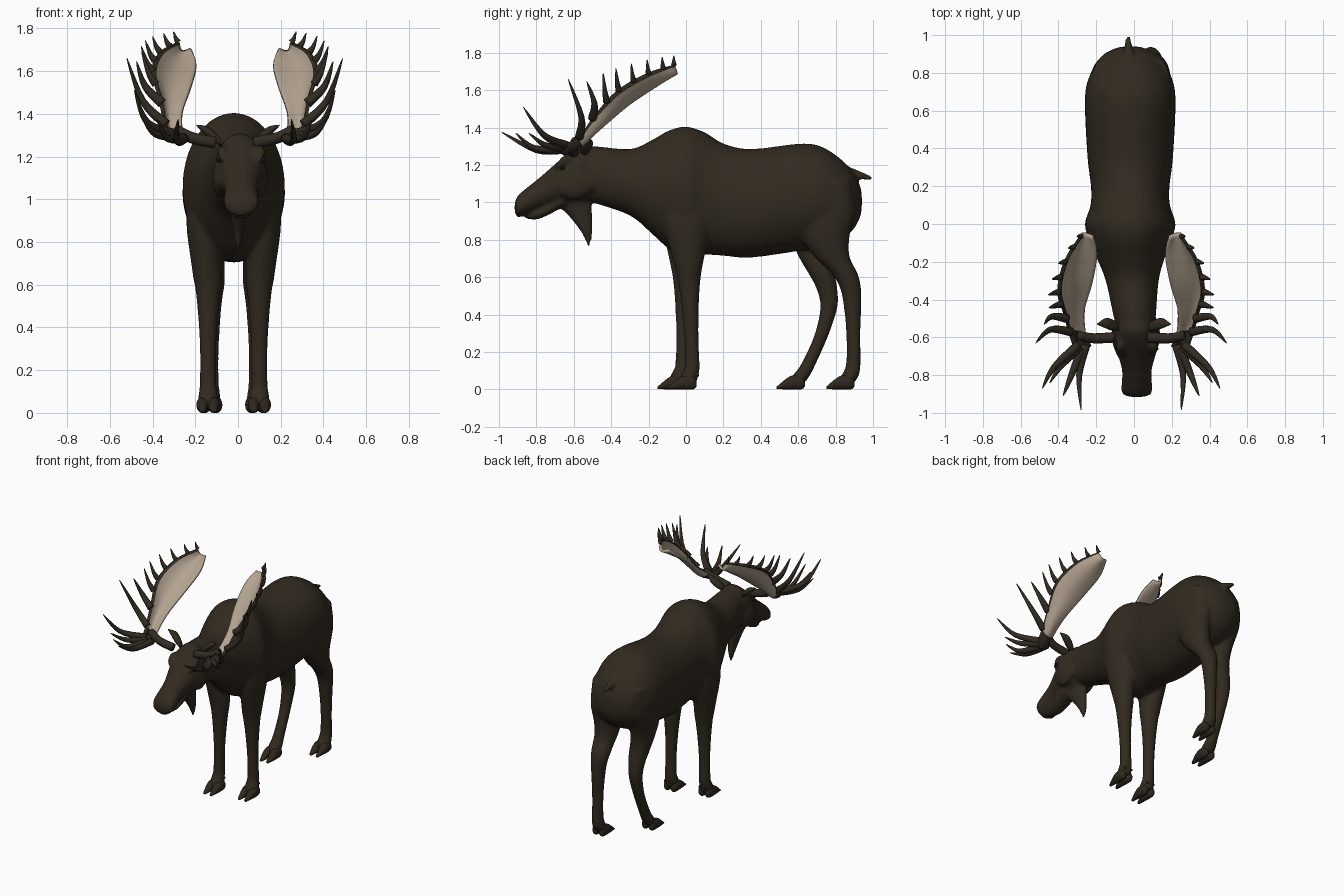
import bpy, bmesh, math
from mathutils import Vector

cube = bpy.data.objects.get("Cube")
if cube:
    bpy.data.objects.remove(cube, do_unlink=True)

ACROSS, DEPTH, UP = Vector((1, 0, 0)), Vector((0, 1, 0)), Vector((0, 0, 1))
SIDES = {"left": 1, "right": -1}
ANTLER_SHIFT = ACROSS * -.015


def material(name, color):
    mat = bpy.data.materials.new(name)
    mat.use_nodes = True
    mat.diffuse_color = (*color, 1)
    mat.node_tree.nodes["Principled BSDF"].inputs["Base Color"].default_value = (*color, 1)
    return mat


hide = material("dark brown hide", (.031, .023, .014))
horn = material("dark antler brown", (.031, .024, .016))
bone = material("pale antler bone", (.45, .365, .28))
hoof_brown = material("hoof brown", (.027, .02, .013))
black = material("eye black", (.01, .008, .006))


def spline(rows, steps=4):
    """Catmull-Rom resampling of rows of numbers."""
    rows = [Vector(row) for row in rows]
    last = len(rows) - 1
    path = []
    for i in range(last):
        before, start, end, after = (rows[min(max(j, 0), last)] for j in range(i - 1, i + 3))
        for k in range(steps):
            t = k / steps
            path.append(start + (end - before) * t / 2
                        + (before * 2 - start * 5 + end * 4 - after) * t * t / 2
                        + (start * 3 - before - end * 3 + after) * t ** 3 / 2)
    return path + [rows[-1]]


def loft(bm, rings, sides=24):
    """Skin elliptical rings given as (centre, half axis, other half axis)."""
    loops = []
    for centre, u, v in rings:
        angles = [math.tau * k / sides for k in range(sides)]
        loops.append([bm.verts.new(centre + u * math.cos(a) + v * math.sin(a)) for a in angles])
    for near, far in zip(loops, loops[1:]):
        for k in range(sides):
            bm.faces.new((near[k - 1], near[k], far[k], far[k - 1]))
    bm.faces.new(loops[0])
    bm.faces.new(loops[-1])


def neck_bend(y):
    """Sideways drift of the spine toward the head."""
    return -.02 + .035 * min(max((-.15 - y) / .5, 0), 1)


def loft_y(bm, rows, x=None, shift=0, sides=24):
    """Loft from rows (y, top, bottom, half width)."""
    rings = []
    for y, top, low, half in spline(rows):
        centre = Vector((neck_bend(y) if x is None else x, y + shift, (top + low) / 2))
        rings.append((centre, ACROSS * half, UP * (top - low) / 2))
    loft(bm, rings, sides)


def tube(bm, points, radius, tip, side):
    """Tapered round horn along a smooth path, mirrored by side."""
    path = spline(points, 5)
    rings = []
    for i, point in enumerate(path):
        t = i / (len(path) - 1)
        ahead = path[min(i + 1, len(path) - 1)] - path[max(i - 1, 0)]
        u = ahead.cross(UP).normalized()
        v = ahead.cross(u).normalized()
        size = radius * (1 - (1 - tip) * t ** 1.5)
        centre, u, v = (Vector((side * w.x, w.y, w.z)) for w in (point, u * size, v * size))
        rings.append((centre + ANTLER_SHIFT, u, v))
    loft(bm, rings, sides=12)


def finish(name, bm, *mats):
    bmesh.ops.recalc_face_normals(bm, faces=bm.faces)
    mesh = bpy.data.meshes.new(name)
    bm.to_mesh(mesh)
    bm.free()
    for mat in mats:
        mesh.materials.append(mat)
    mesh.shade_smooth()
    obj = bpy.data.objects.new(name, mesh)
    bpy.context.collection.objects.link(obj)
    return obj


# Trunk and neck
skin = bmesh.new()
loft_y(skin, [(-.58, 1.27, 1.03, .09), (-.5, 1.3, 1, .11), (-.3, 1.285, .93, .14),
              (-.18, 1.335, .83, .18), (-.09, 1.385, .75, .215), (0, 1.405, .71, .24),
              (.1, 1.375, .72, .21), (.2, 1.315, .715, .208), (.35, 1.285, .705, .226),
              (.63, 1.315, .745, .24), (.76, 1.28, .77, .225), (.88, 1.18, .84, .16),
              (.93, 1.09, .92, .08), (.94, 1.03, .98, .02)], sides=40)
# Head
loft_y(skin, [(-.46, 1.27, 1.03, .09), (-.55, 1.31, 1, .112), (-.62, 1.275, 1, .118),
              (-.7, 1.205, .99, .098), (-.78, 1.135, .965, .078), (-.885, 1.05, .922, .082),
              (-.908, 1.02, .93, .06), (-.916, .99, .955, .025)], sides=32)
# Lower jaw
loft_y(skin, [(-.64, 1.05, .985, .07), (-.78, .97, .913, .05), (-.855, .935, .912, .015)])
# Dewlap, from rows (z, y, half depth, half width)
dewlap = spline([(1.08, -.58, .09, .06), (1, -.6, .095, .045), (.93, -.565, .065, .035),
                 (.84, -.53, .03, .024), (.76, -.518, .006, .006)])
loft(skin, [(Vector((0, y, z)), ACROSS * width, DEPTH * depth) for z, y, depth, width in dewlap])
# Brow ridges and cheeks
for side in SIDES.values():
    loft_y(skin, [(-.7, 1.195, 1.175, .01), (-.655, 1.25, 1.195, .025), (-.6, 1.25, 1.21, .01)],
           .015 + side * .088)
    loft_y(skin, [(-.7, 1.09, 1.07, .01), (-.6, 1.19, 1.01, .04), (-.5, 1.13, 1.06, .02)],
           .01 + side * .09)
# Tail
loft_y(skin, [(.84, 1.2, 1.13, .03), (.9, 1.18, 1.125, .028), (.985, 1.143, 1.12, .014),
              (1, 1.135, 1.125, .006)], -.03)

# Legs and cloven hooves, from rows (z, half depth, left hind y, right hind y)
LEG = [(1.12, .12, .76, .75), (.95, .155, .75, .73), (.82, .13, .745, .69),
       (.71, .095, .78, .697), (.62, .07, .848, .725), (.54, .056, .88, .753),
       (.44, .046, .89, .764), (.29, .038, .895, .724), (.14, .039, .895, .657),
       (.08, .046, .88, .62), (.035, .05, .85, .585)]
hooves = bmesh.new()
for side in SIDES.values():
    for front in (True, False):
        rings = []
        for z, depth, left_y, right_y in spline(LEG):
            y = left_y if side > 0 else right_y
            spread = .12 if front else .108
            if front:
                y = .04 - .04 * z - .38 * max(0, .12 - z)
                y -= .06 * max(0, 1 - z) if side < 0 else 0
                depth *= 1 - .2 * min(max(z - .5, 0) * 2, 1)
            x = -.02 + side * (spread + .02 * min(max(z - .6, 0) * 4, 1))
            width = min(depth, .05 + .25 * depth)
            rings.append((Vector((x, y, z)), ACROSS * width, DEPTH * depth))
        loft(skin, rings)
        ankle = rings[-1][0]
        for toe in (-1, 1):
            x = ankle.x + toe * .026
            loft_y(hooves, [(.05, .045, .015, .012), (.03, .075, 0, .025), (-.03, .07, 0, .028),
                            (-.1, .015, .002, .01)], x, ankle.y, sides=16)
            # Dewclaw
            loft_y(hooves, [(.03, .1, .075, .014), (.062, .085, .07, .005)], x, ankle.y, sides=12)
finish("hooves", hooves, hoof_brown)

# Blend the overlapping body forms into one skin
body = finish("body", skin, hide)
remesh = body.modifiers.new("blend", 'REMESH')
remesh.mode = 'VOXEL'
remesh.voxel_size = .011
remesh.use_smooth_shade = True
relax = body.modifiers.new("relax", 'SMOOTH')
relax.iterations = 5

# Ears, from rows (x, y, z, half size)
ears = bmesh.new()
EAR = [(.08, -.545, 1.265, .02), (.115, -.535, 1.295, .03), (.15, -.525, 1.32, .027),
       (.195, -.53, 1.347, .003)]
for side in SIDES.values():
    loft(ears, [(Vector((side * x, y, z)), DEPTH * size, UP * size * .85)
                for x, y, z, size in spline(EAR)], sides=16)
finish("ears", ears, hide)

# Eyes
eyes = bmesh.new()
for side in SIDES.values():
    ball = bmesh.ops.create_uvsphere(eyes, u_segments=16, v_segments=10, radius=.013)["verts"]
    bmesh.ops.translate(eyes, verts=ball, vec=(.015 + side * .101, -.66, 1.185))
finish("eyes", eyes, black)

# Antlers: palms cupped between two edges, long tines and a fringe of points
INNER = spline([(.215, -.65, 1.285), (.245, -.575, 1.32), (.245, -.45, 1.41),
                (.205, -.31, 1.525), (.18, -.16, 1.63), (.205, -.065, 1.705)])
OUTER = spline([(.29, -.68, 1.295), (.325, -.575, 1.35), (.35, -.48, 1.475),
                (.385, -.36, 1.6), (.35, -.2, 1.69), (.265, -.065, 1.735)])
BEAM = [(.09, -.6, 1.265), (.2, -.605, 1.288), (.28, -.59, 1.33)]
LONG_TINES = [[(.24, -.64, 1.285), (.275, -.8, 1.28), (.265, -.985, 1.375)],
              [(.26, -.66, 1.285), (.32, -.81, 1.29), (.36, -.91, 1.37)],
              [(.27, -.65, 1.295), (.37, -.75, 1.305), (.43, -.84, 1.37)],
              [(.28, -.64, 1.305), (.41, -.76, 1.36), (.47, -.87, 1.51)],
              [(.32, -.57, 1.35), (.43, -.56, 1.46), (.505, -.63, 1.66)],
              [(.34, -.5, 1.45), (.42, -.49, 1.53), (.46, -.53, 1.645)]]
COLUMNS = 12
for name, side in SIDES.items():
    palm = bmesh.new()
    grid = []
    for i, (a, b) in enumerate(zip(INNER, OUTER)):
        j = min(i, len(INNER) - 2)
        sag = (INNER[j + 1] - INNER[j]).cross(OUTER[j] - INNER[j]).normalized() * .035
        row = [a.lerp(b, k / COLUMNS) + sag * math.sin(math.pi * k / COLUMNS)
               for k in range(COLUMNS + 1)]
        grid.append([palm.verts.new(Vector((side * p.x, p.y, p.z)) + ANTLER_SHIFT) for p in row])
    for i, (near, far) in enumerate(zip(grid, grid[1:])):
        for k in range(COLUMNS):
            face = palm.faces.new((near[k], near[k + 1], far[k + 1], far[k]))
            # Dark foot and outer rim
            face.material_index = int(i < 4 or k == COLUMNS - 1)
    sheet = finish(name + "_antler_palm", palm, bone, horn)
    thick = sheet.modifiers.new("thickness", 'SOLIDIFY')
    thick.thickness = .016
    thick.offset = 0

    tines = bmesh.new()
    tube(tines, BEAM, .028, .85, side)
    for points in LONG_TINES:
        tube(tines, points, .024, .08, side)
    for n, i in enumerate(range(10, len(OUTER), 2)):
        root = OUTER[i]
        outward = (root - INNER[i]).normalized()
        reach = .075 * .8 ** n
        bend = root + (outward + UP) * reach * .5
        tip = root + (outward + UP * 1.6) * reach
        tube(tines, [root, bend, tip], .012 + .1 * reach, .08, side)
    finish(name + "_antler_tines", tines, horn)
